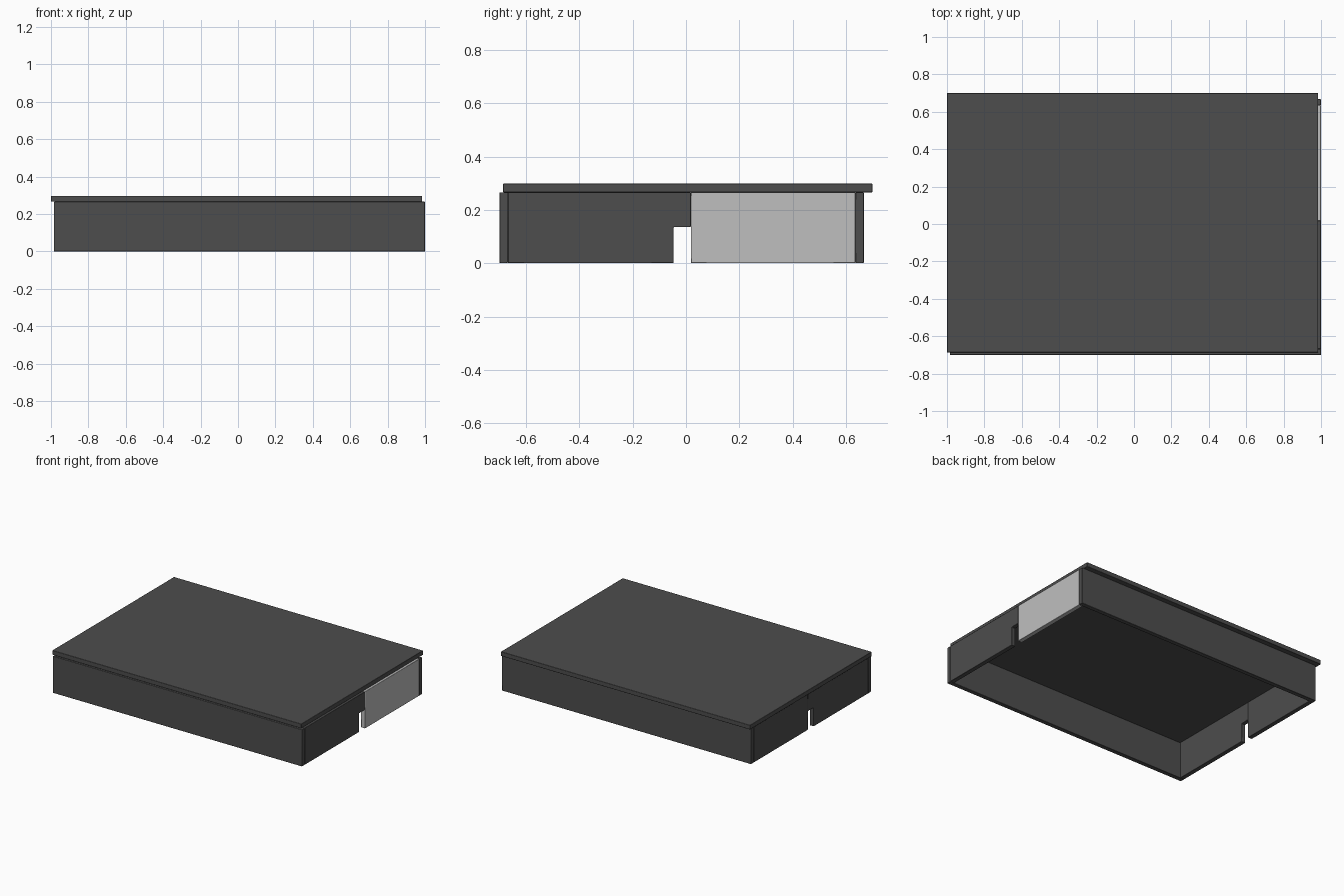
import bpy, bmesh, math

if "Cube" in bpy.data.objects:
    bpy.data.objects.remove(bpy.data.objects["Cube"])

def material(name, v):
    m = bpy.data.materials.new(name)
    m.diffuse_color = (v, v, v, 1)
    m.use_nodes = True
    m.node_tree.nodes["Principled BSDF"].inputs["Base Color"].default_value = m.diffuse_color
    return m

dark = material("charcoal", 0.075)
light = material("light grey", 0.52)

# Box extents and board thickness
X0, X1 = -0.985, 1.0
Y0, Y1 = -0.70, 0.667
H, T = 0.266, 0.032
NOTCH0, NOTCH1, NOTCH_Z = -0.047, 0.018, 0.135

def board(name, profile, x0, x1, mat):
    """Extrude a (y, z) profile from x0 to x1 and soften its edges."""
    bm = bmesh.new()
    face = bm.faces.new([bm.verts.new((x0, y, z)) for y, z in profile])
    ext = bmesh.ops.extrude_face_region(bm, geom=[face])
    moved = [v for v in ext["geom"] if isinstance(v, bmesh.types.BMVert)]
    bmesh.ops.translate(bm, verts=moved, vec=(x1 - x0, 0, 0))
    bmesh.ops.recalc_face_normals(bm, faces=bm.faces)
    mesh = bpy.data.meshes.new(name)
    bm.to_mesh(mesh)
    bm.free()
    mesh.materials.append(mat)
    ob = bpy.data.objects.new(name, mesh)
    bpy.context.collection.objects.link(ob)
    bev = ob.modifiers.new("soft_edges", "BEVEL")
    bev.width, bev.segments = 0.003, 2
    bev.limit_method = "ANGLE"
    bpy.ops.object.select_all(action="DESELECT")
    ob.select_set(True)
    bpy.context.view_layer.objects.active = ob
    bpy.ops.object.shade_smooth_by_angle(angle=math.radians(50))
    return ob

def rect(y0, y1, z0, z1):
    return [(y0, z0), (y1, z0), (y1, z1), (y0, z1)]

# Lid, slightly offset from the box
board("lid", rect(-0.687, 0.70, H, 0.298), -1.0, 0.985, dark)

# Long walls
board("front_wall", rect(Y0, Y0 + T, 0, H), X0, X1, dark)
board("back_wall", rect(Y1 - T, Y1, 0, H), X0, X1, dark)

# Short ends: a front half with a raised tab over the notch, and a plain back half
notched = [(Y0 + T, 0), (NOTCH0, 0), (NOTCH0, NOTCH_Z),
           (NOTCH1, NOTCH_Z), (NOTCH1, H), (Y0 + T, H)]
for side, x, back_mat in (("left", X0, dark), ("right", X1 - T, light)):
    board(side + "_front_panel", notched, x, x + T, dark)
    board(side + "_back_panel", rect(NOTCH1, Y1 - T, 0, H), x, x + T, back_mat)
